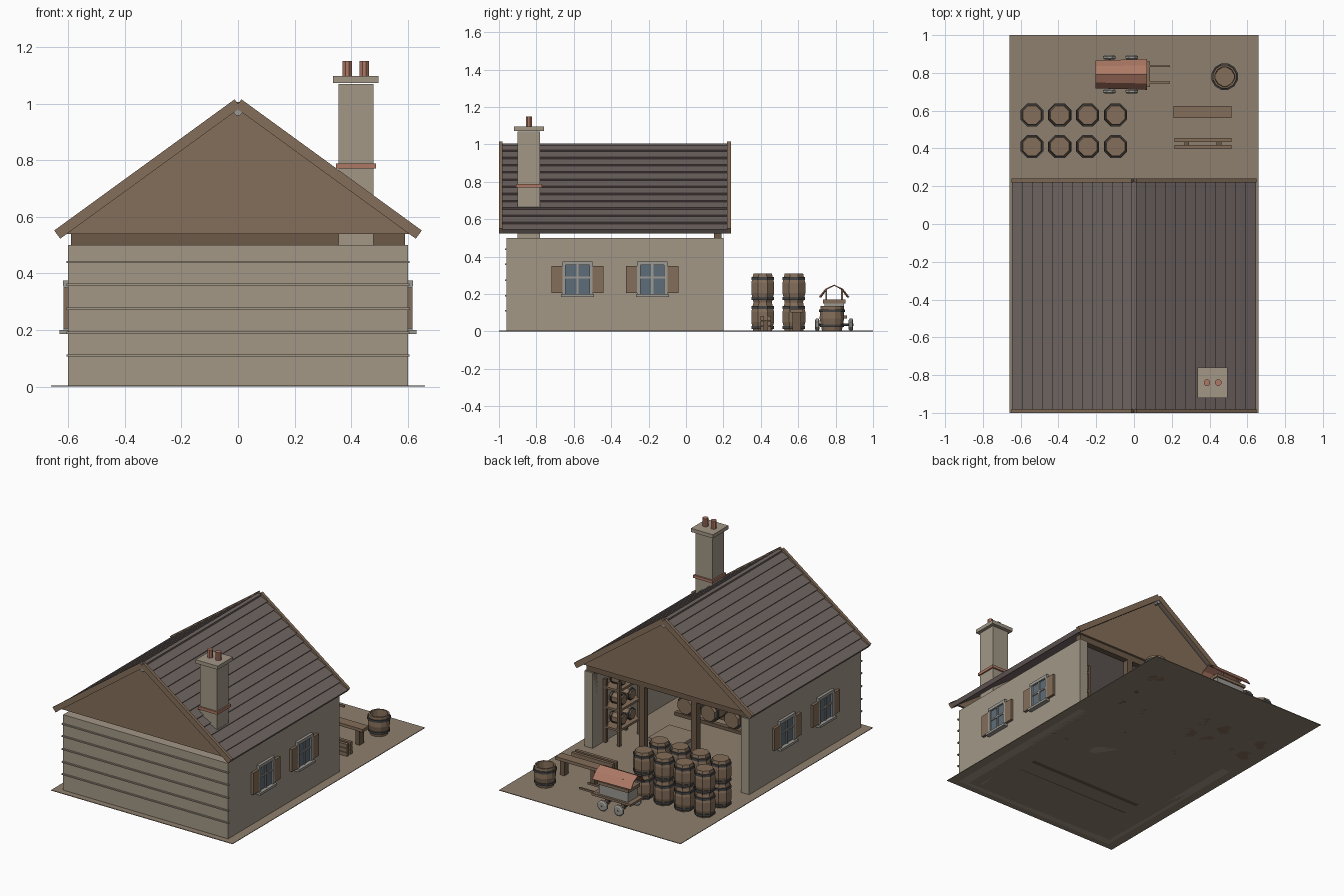
import bpy, bmesh, math
from mathutils import Matrix, Vector

if "Cube" in bpy.data.objects:
    bpy.data.objects.remove(bpy.data.objects["Cube"])

def material(name, r, g, b):
    m = bpy.data.materials.new(name)
    m.diffuse_color = (r, g, b, 1)
    m.use_nodes = True
    m.node_tree.nodes["Principled BSDF"].inputs["Base Color"].default_value = m.diffuse_color
    return m

STONE = material("pale_plaster", .36, .31, .24)
WOOD = material("wood", .23, .155, .10)
DARK = material("dark_wood", .15, .10, .065)
SLATE = material("roof_boards", .16, .13, .12)
EARTH = material("earth", .27, .215, .155)
GLASS = material("glass", .11, .15, .19)
IRON = material("iron", .06, .06, .06)
RED = material("clay", .42, .19, .13)
GREY = material("grey", .33, .32, .29)

def finish(bm, name, mat):
    bmesh.ops.remove_doubles(bm, verts=bm.verts, dist=1e-5)
    bmesh.ops.recalc_face_normals(bm, faces=bm.faces)
    me = bpy.data.meshes.new(name)
    bm.to_mesh(me)
    bm.free()
    me.materials.append(mat)
    ob = bpy.data.objects.new(name, me)
    bpy.context.collection.objects.link(ob)
    return ob

def box(name, x0, x1, y0, y1, z0, z1, mat):
    bm = bmesh.new()
    bmesh.ops.create_cube(bm, size=1)
    for v in bm.verts:
        v.co = ((x0 + x1) / 2 + v.co.x * (x1 - x0), (y0 + y1) / 2 + v.co.y * (y1 - y0),
                (z0 + z1) / 2 + v.co.z * (z1 - z0))
    return finish(bm, name, mat)

def prism(name, pts, y0, y1, mat):
    """Closed x-z outline extruded along y."""
    bm = bmesh.new()
    a, b = [[bm.verts.new((x, y, z)) for x, z in pts] for y in (y0, y1)]
    bm.faces.new(a)
    bm.faces.new(b)
    for i in range(len(pts)):
        j = (i + 1) % len(pts)
        bm.faces.new((a[i], a[j], b[j], b[i]))
    return finish(bm, name, mat)

def lathe(name, profile, n, loc, mat, axis='Z', closed=False):
    """Flat-sided turned shape; profile is (radius, height)."""
    rot = {'Z': Matrix(), 'Y': Matrix.Rotation(-math.pi / 2, 4, 'X'),
           'X': Matrix.Rotation(math.pi / 2, 4, 'Y')}[axis]
    m = Matrix.Translation(Vector(loc)) @ rot
    bm = bmesh.new()
    rings = []
    for r, z in profile:
        angs = [2 * math.pi * (i + .5) / n for i in range(n)]
        rings.append([bm.verts.new(m @ Vector((r * math.cos(t), r * math.sin(t), z))) for t in angs])
    pairs = list(zip(rings, rings[1:])) + ([(rings[-1], rings[0])] if closed else [])
    for a, b in pairs:
        for i in range(n):
            bm.faces.new((a[i], a[(i + 1) % n], b[(i + 1) % n], b[i]))
    if not closed:
        bm.faces.new(rings[0])
        bm.faces.new(rings[-1])
    return finish(bm, name, mat)

def barrel(name, loc, k=1, axis='Z'):
    lathe(name, [(r * k, z * k) for r, z in ((.053, 0), (.066, .05), (.066, .105), (.053, .155))],
          8, loc, WOOD, axis)
    for z, r in ((.022, .061), (.128, .061)):
        lathe(name + "_hoop", [(.05 * k, (z - .008) * k), (r * k + .004, (z - .008) * k),
              (r * k + .004, (z + .008) * k), (.05 * k, (z + .008) * k)], 8, loc, IRON, axis, True)

# Ground and walls
box("ground", -.66, .66, -1, 1, 0, .004, EARTH)
box("front_wall", -.6, .6, -.96, -.90, 0, .5, STONE)
for z in (.11, .19, .275, .36, .44):
    box("wall_batten", -.606, .606, -.968, -.955, z - .004, z + .004, STONE)

def window(s, y):
    def part(name, a, b, y0, y1, z0, z1, mat):
        box(name, min(s * a, s * b), max(s * a, s * b), y + y0, y + y1, z0, z1, mat)
    part("window_glass", .595, .606, -.066, .066, .2, .36, GLASS)
    for t in (-1, 1):
        part("window_jamb", .595, .617, t * .072 - .009, t * .072 + .009, .19, .375, GREY)
        part("shutter", .598, .617, t * .11 - .03, t * .11 + .03, .205, .35, WOOD)
    part("window_mullion", .595, .613, -.006, .006, .2, .36, GREY)
    part("window_bar", .595, .612, -.07, .07, .284, .294, GREY)
    part("window_lintel", .595, .618, -.081, .081, .355, .375, GREY)
    part("window_sill", .595, .63, -.088, .088, .185, .2, GREY)

for s in (-1, 1):
    box("side_wall", min(s * .54, s * .6), max(s * .54, s * .6), -.96, .2, 0, .5, STONE)
    for y in (-.58, -.18):
        window(s, y)

# Timber frame of the open end
for x in (-.56, -.19, .19, .56):
    box("post", x - .02, x + .02, .15, .19, 0, .5, DARK)
box("tie_beam", -.59, .59, .15, .19, .5, .54, DARK)

# Roof: stepped boards, gables, barge boards and ridge
D = Vector((.809, -.588))
N = Vector((.588, .809))
P = Vector((.012, 1.015))
L = .788
for s in (-1, 1):
    def at(t, h):
        v = P + D * t + N * h
        return (s * v.x, v.y)
    rows = 12
    pts = [at(0, -.034)]
    for i in range(rows):
        pts += [at(L * i / rows, -.018), at(L * (i + 1) / rows, -.007)]
    pts.append(at(L, -.034))
    prism("roof_slope", pts, -.985, .225, SLATE)
    for y in (-1, .22):
        prism("barge_board", [at(0, 0), at(L, 0), at(L, -.036), at(0, -.036)], y, y + .02, WOOD)
for y in (-.972, .19):
    prism("gable", [(-.61, .54), (.61, .54), (0, .985)], y, y + .014, WOOD)
lathe("ridge_pole", [(.016, -.995), (.016, .235)], 8, (0, 0, .972), GREY, 'Y')
box("ridge_cap", -.014, .014, -.985, .225, .985, 1.005, SLATE)

# Chimney
box("chimney_shaft", .355, .478, -.9, -.78, 0, 1.07, STONE)
box("chimney_band", .346, .487, -.91, -.77, .77, .788, RED)
box("chimney_cap", .336, .496, -.92, -.76, 1.073, 1.097, STONE)
for x in (.386, .446):
    lathe("chimney_pot", [(.018, 1.09), (.018, 1.15)], 8, (x, -.84, 0), RED)

# Barrels: stacked in the yard, and lying in a cradle indoors
for x in (-.54, -.393, -.245, -.097):
    for y in (.41, .577):
        for z in (0, .155):
            barrel("yard_barrel", (x, y, z))
for i in range(5):
    barrel("lying_barrel", (.33 - .17 * i, -.61, .085), 1, 'Y')
for y in (-.59, -.48):
    box("cradle_rail", -.43, .41, y - .015, y + .015, 0, .025, DARK)

# Work block and shelf indoors
box("work_block", .03, .23, -.16, .04, 0, .08, STONE)
box("work_block_top", .02, .24, -.17, .05, .08, .1, EARTH)
for y in (-.13, .08):
    for x in (.43, .53):
        box("shelf_upright", x - .01, x + .01, y - .01, y + .01, 0, .42, DARK)
for z in (.1, .23, .36):
    box("shelf_board", .42, .54, -.14, .09, z, z + .014, WOOD)
    for y in (-.07, .02):
        barrel("shelf_keg", (.435, y, z + .055), .58, 'X')

# Bench, plank pile and bucket
box("bench_seat", .21, .515, .56, .625, .1, .12, WOOD)
for x in (.25, .47):
    box("bench_leg", x - .015, x + .015, .57, .615, 0, .1, DARK)
for y in (.408, .445):
    for i in range(3):
        box("plank", .215, .515, y - .01, y + .01, .028 * i + .002, .028 * i + .027, WOOD)
for x in (.28, .45):
    box("plank_spacer", x - .012, x + .012, .40, .453, 0, .06, DARK)
BUCKET = (.48, .78, 0)
lathe("bucket", [(.002, 0), (.054, 0), (.068, .07), (.063, .135), (.053, .135), (.05, .06), (.002, .06)],
      12, BUCKET, WOOD)
for r, z in ((.063, .03), (.068, .11)):
    lathe("bucket_hoop", [(r - .008, z - .007), (r + .004, z - .007), (r + .004, z + .007),
                          (r - .008, z + .007)], 12, BUCKET, IRON, closed=True)

# Hand cart with an arched canopy
box("cart_bed", -.2, .085, .725, .86, .07, .085, WOOD)
box("cart_chest", -.17, .04, .74, .845, .085, .165, GREY)
box("cart_chest_rim", -.178, .048, .732, .853, .15, .17, WOOD)
for x in (-.13, -.012):
    lathe("cart_axle", [(.007, .69), (.007, .895)], 6, (x, 0, .036), IRON, 'Y')
    for y in (.69, .87):
        lathe("cart_wheel", [(.026, 0), (.036, .006), (.036, .018), (.026, .024)], 8, (x, y, .036), GREY, 'Y')
    for y in (.75, .835):
        box("canopy_post", x - .005, x + .005, y - .005, y + .005, .16, .225, WOOD)
        box("axle_block", x - .012, x + .012, y - .008, y + .008, .03, .075, DARK)
for y in (.75, .835):
    box("cart_handle", .04, .19, y - .005, y + .005, .074, .086, WOOD)
bm = bmesh.new()
arc = [(-.08, .185), (-.047, .228), (0, .25), (.047, .228), (.08, .185)]
a, b = [[bm.verts.new((x, .792 + y * k, z)) for y, z in arc] for x, k in ((-.205, .92), (.07, 1.02))]
for i in range(4):
    bm.faces.new((a[i], a[i + 1], b[i + 1], b[i]))
canopy = finish(bm, "cart_canopy", RED)
canopy.modifiers.new("thickness", 'SOLIDIFY').thickness = .006
